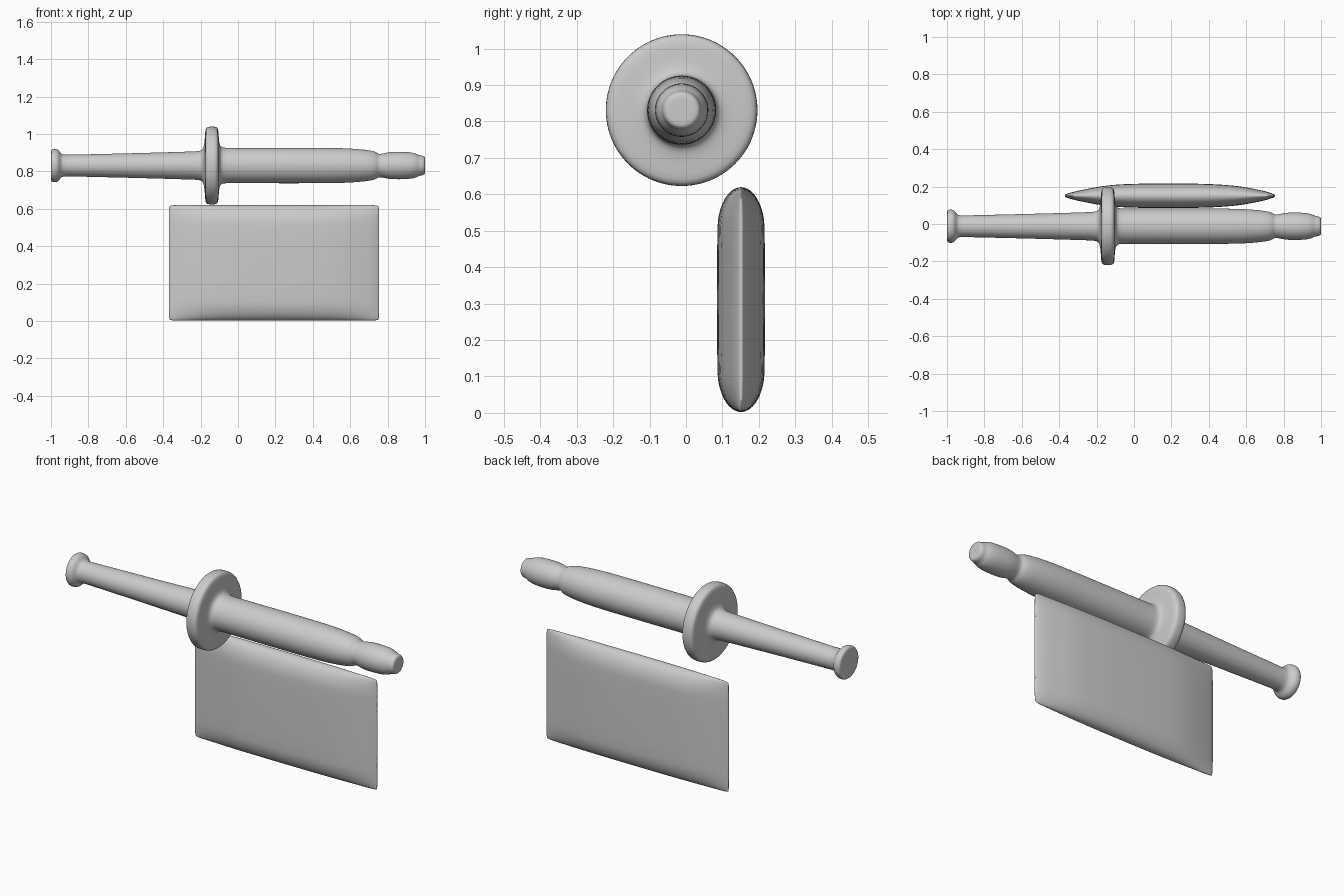
import bpy, bmesh
from math import cos, sin, pi

cube = bpy.data.objects.get("Cube")
if cube:
    bpy.data.objects.remove(cube)

grey = bpy.data.materials.new("light grey")
grey.use_nodes = True
grey.diffuse_color = (0.6, 0.6, 0.6, 1)
grey.node_tree.nodes["Principled BSDF"].inputs["Base Color"].default_value = (0.6, 0.6, 0.6, 1)


def loft(name, rings, levels):
    """Skin a list of equal closed rings, close both ends and smooth."""
    bm = bmesh.new()
    loops = [[bm.verts.new(p) for p in ring] for ring in rings]
    n = len(loops[0])
    for a, b in zip(loops, loops[1:]):
        for i in range(n):
            j = (i + 1) % n
            bm.faces.new((a[i], a[j], b[j], b[i]))
    bm.faces.new(loops[0])
    bm.faces.new(loops[-1])
    bmesh.ops.recalc_face_normals(bm, faces=bm.faces)
    mesh = bpy.data.meshes.new(name)
    bm.to_mesh(mesh)
    bm.free()
    mesh.materials.append(grey)
    mesh.shade_smooth()
    obj = bpy.data.objects.new(name, mesh)
    bpy.context.collection.objects.link(obj)
    if levels:
        sub = obj.modifiers.new("smooth", 'SUBSURF')
        sub.levels = sub.render_levels = levels
    return obj


# Turned handle with end knob, round guard, grip and tip: (x, radius)
SIDES = 48
handle = [
    (-1, .03), (-1, .07), (-.998, .086), (-.985, .09), (-.962, .088),
    (-.95, .068), (-.938, .057), (-.9, .058), (-.55, .066), (-.25, .075),
    (-.2, .077), (-.185, .088), (-.178, .13), (-.176, .18), (-.172, .204),
    (-.155, .209), (-.125, .209), (-.108, .204), (-.104, .18), (-.102, .13),
    (-.096, .105), (-.082, .095), (-.05, .094), (.15, .095), (.4, .095),
    (.55, .094), (.64, .089), (.72, .08), (.742, .07), (.752, .061),
    (.775, .064), (.81, .073), (.86, .074), (.92, .072), (.955, .064),
    (.965, .055), (.985, .053), (.998, .048), (1, .038), (1, .015),
]
loft("handle", [[(x, -.012 + r * cos(2 * pi * i / SIDES), .831 + r * sin(2 * pi * i / SIDES))
                 for i in range(SIDES)] for x, r in handle], 1)

# Cushioned panel: lens-shaped along x, rounded at top and bottom
panel = [
    (-.37, .003, .295), (-.368, .006, .305), (-.355, .012, .309), (-.33, .02, .31),
    (-.27, .033, .31), (-.2, .047, .31), (-.13, .057, .31), (-.05, .063, .31),
    (.1, .066, .31), (.3, .066, .31), (.43, .062, .31), (.53, .055, .31),
    (.59, .047, .31), (.65, .035, .31), (.71, .023, .31), (.74, .012, .309),
    (.752, .006, .305), (.755, .003, .295),
]
CAP = 12


def panel_ring(x, thick, half):
    ring = []
    for side in (1, -1):
        for k in range(CAP + 1):
            a = pi * k / CAP
            ring.append((x, .151 + side * thick * cos(a),
                         .311 + side * (half - .12 + .12 * sin(a))))
    return ring


loft("panel", [panel_ring(*p) for p in panel], 1)
